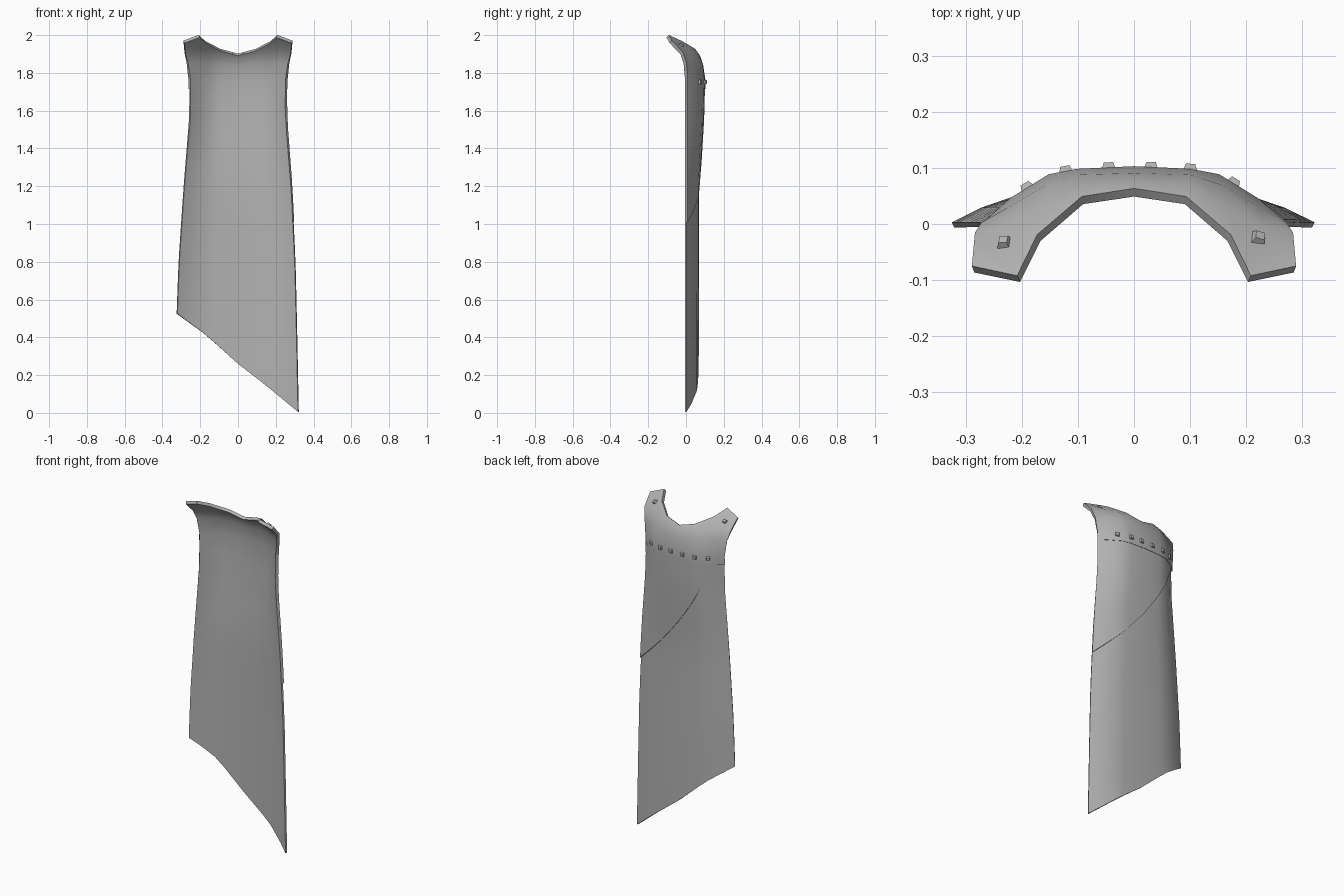
import bpy, bmesh, math
from mathutils import Vector, Matrix
from mathutils.bvhtree import BVHTree

if "Cube" in bpy.data.objects:
    bpy.data.objects.remove(bpy.data.objects["Cube"])

grey = bpy.data.materials.new("cloth_grey")
grey.diffuse_color = (0.45, 0.45, 0.45, 1)
grey.use_nodes = True
grey.node_tree.nodes["Principled BSDF"].inputs["Base Color"].default_value = grey.diffuse_color


def interp(table, t):
    """Piecewise linear lookup in a list of (key, value) pairs."""
    if t <= table[0][0]:
        return table[0][1]
    for (a, p), (b, q) in zip(table, table[1:]):
        if t <= b:
            return p + (q - p) * (t - a) / (b - a)
    return table[-1][1]


# Shape tables of the hanging cloth
HALF_RIGHT = [(0, .322), (.4, .314), (.8, .305), (1.2, .285), (1.57, .256), (1.76, .257)]
HALF_LEFT = [(.525, .325), (.8, .315), (1.2, .288), (1.57, .258), (1.76, .257)]
DEPTH = [(0, .064), (1.2, .066), (1.57, .088), (1.76, .092)]
ARC = [(0, 1), (.39, .95), (.58, .85), (.84, .40), (1, 0)]
HEM = [(-1, .525), (-.53, .415), (0, .26), (.53, .13), (1, .006)]
SEAM = [(-1, 1.77), (-.7, 1.62), (-.39, 1.48), (-.07, 1.35), (.45, 1.17), (1, 1.01)]
HALF_COLS = [0, .39, .58, .84, 1]
COLS = [-u for u in HALF_COLS[:0:-1]] + HALF_COLS


def cloth(u, z):
    half = interp(HALF_LEFT if u < 0 else HALF_RIGHT, z)
    return Vector((u * half, interp(ARC, abs(u)) * interp(DEPTH, z) + .003, z))


def mirrored(half_row):
    """Full row from the points of its right half."""
    left = [(-x, y, z) for x, y, z in half_row[:0:-1]]
    return [Vector(p) for p in left + half_row]


# Shoulder rows: above the chest, and the neck rim with the strap ends
SHOULDER = [
    mirrored([(0, .083, 1.84), (.1, .08, 1.85), (.155, .062, 1.855),
              (.222, .022, 1.855), (.268, -.004, 1.85)]),
    mirrored([(0, .070, 1.88), (.096, .062, 1.895), (.158, .028, 1.915),
              (.225, -.012, 1.925), (.281, -.022, 1.905)]),
    mirrored([(0, .057, 1.897), (.092, .043, 1.922), (.170, -.024, 1.962),
              (.206, -.097, 1.995), (.287, -.080, 1.965)]),
]


def finish(ob, angle=35):
    bpy.context.view_layer.objects.active = ob
    ob.select_set(True)
    for m in list(ob.modifiers):
        bpy.ops.object.modifier_apply(modifier=m.name)
    bpy.ops.object.shade_smooth_by_angle(angle=math.radians(angle))
    ob.select_set(False)


def new_object(name, bm):
    me = bpy.data.meshes.new(name)
    bm.to_mesh(me)
    me.materials.append(grey)
    ob = bpy.data.objects.new(name, me)
    bpy.context.collection.objects.link(ob)
    return ob


def sheet(name, rows, lift, thick):
    """Cloth layer from rows of points, lifted outward and given thickness."""
    bm = bmesh.new()
    grid = [[bm.verts.new(p) for p in row] for row in rows]
    for low, high in zip(grid, grid[1:]):
        for c in range(len(low) - 1):
            bm.faces.new((low[c], high[c], high[c + 1], low[c + 1]))
    bm.normal_update()
    for v, n in [(v, v.normal.copy()) for v in bm.verts]:
        v.co += n * lift
    bm.normal_update()
    tree = BVHTree.FromBMesh(bm)
    ob = new_object(name, bm)
    bm.free()
    solid = ob.modifiers.new("thickness", 'SOLIDIFY')
    solid.thickness = thick
    solid.offset = -1
    finish(ob)
    return tree


# Main cloth, from the slanted hem to the neck rim
N = 12
hang = [[cloth(u, interp(HEM, u) + (1.76 - interp(HEM, u)) * r / N) for u in COLS]
        for r in range(N + 1)]
sheet("main_cloth", hang + SHOULDER, 0, .010)

# Overlapping panel with a diagonal lower edge
panel_cols = [-.97, -.84, -.7, -.58, -.39, -.2, 0, .2, .39, .58, .72, .84, 1]
panel = [[cloth(u, interp(SEAM, u) + (1.762 - interp(SEAM, u)) * r / 6) for u in panel_cols]
         for r in range(7)]
sheet("diagonal_panel", panel, .006, .007)

# Collar yoke around the shoulders
collar = [[cloth(u, z) for u in COLS] for z in (1.715, 1.76)] + SHOULDER
collar_tree = sheet("collar", collar, .008, .009)


def stud(name, near, size, turn):
    """Small tapered square stud seated on the collar."""
    spot, normal, _, _ = collar_tree.find_nearest(Vector(near))
    bm = bmesh.new()
    bmesh.ops.create_cone(bm, cap_ends=True, segments=4, radius1=size * .72,
                          radius2=size * .45, depth=.014)
    turn_m = Matrix.Rotation(math.radians(turn), 4, 'Z')
    seat = normal.to_track_quat('Z', 'Y').to_matrix().to_4x4()
    bm.transform(Matrix.Translation(spot + normal * .002) @ seat @ turn_m)
    finish(new_object(name, bm), 20)
    bm.free()


# Row of studs across the back and one on each strap
for i, x in enumerate((.175, .10, .03, -.045, -.12, -.19)):
    stud(f"back_stud_{i + 1}", (x, .10 - x * x, 1.752), .026, 45)
stud("strap_stud_left", (-.23, -.035, 1.945), .024, 20)
stud("strap_stud_right", (.222, -.026, 1.945), .026, 65)
